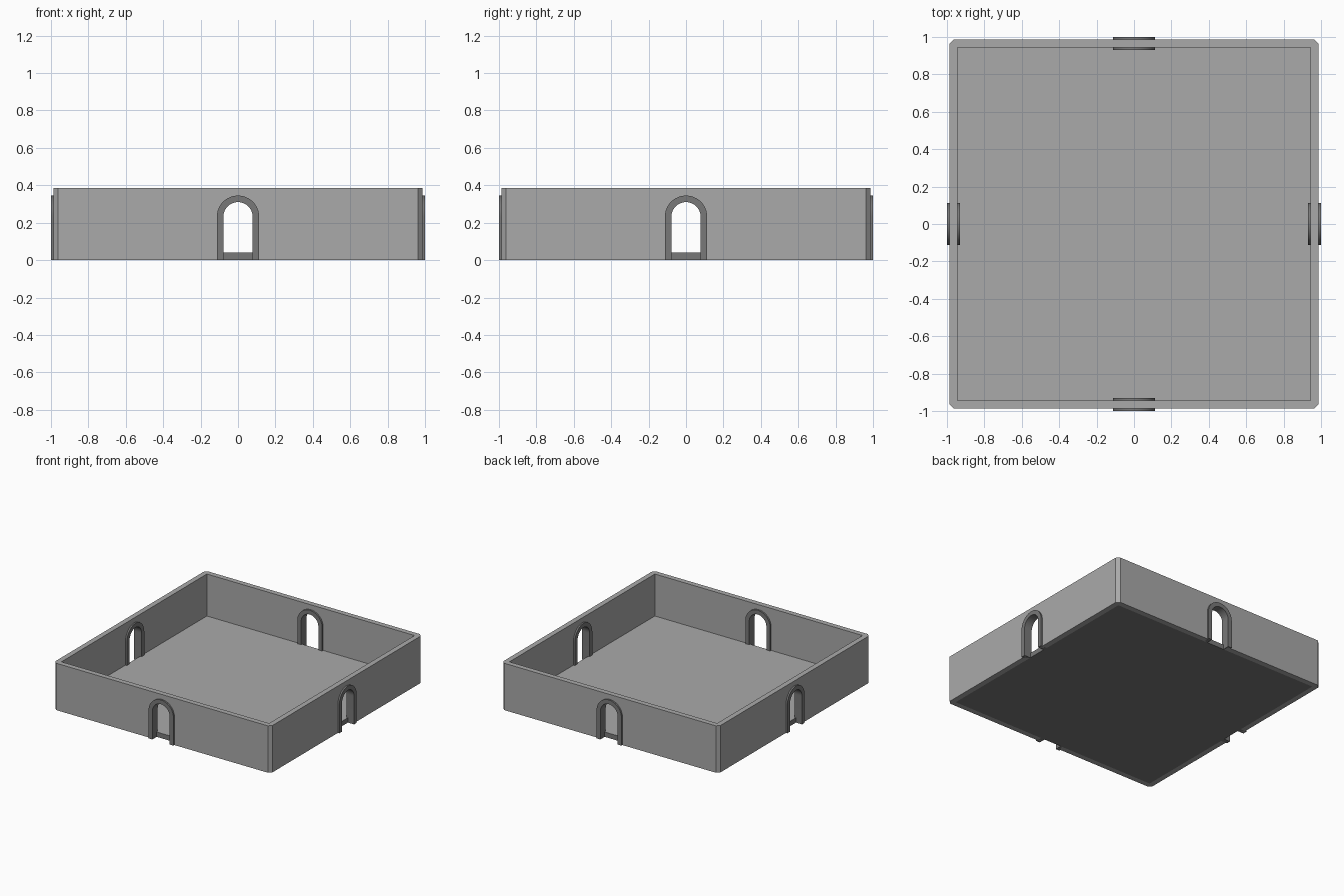
import bpy
import bmesh
from math import pi, sin, cos, radians
from mathutils import Matrix, Vector

OUT, INN, HEIGHT, CHAMFER = 0.987, 0.944, 0.385, 0.025
FLOOR = 0.04
R_OUT, R_IN, SPRING = 0.113, 0.078, 0.232
FRAME_BACK, FRAME_FRONT = 0.931, 1.0
SEGMENTS = 24

if "Cube" in bpy.data.objects:
    bpy.data.objects.remove(bpy.data.objects["Cube"], do_unlink=True)


def material(name, value):
    mat = bpy.data.materials.new(name)
    mat.use_nodes = True
    colour = (value, value, value, 1)
    mat.diffuse_color = colour
    mat.node_tree.nodes["Principled BSDF"].inputs["Base Color"].default_value = colour
    return mat


LIGHT = material("light grey stone", 0.4)
DARK = material("dark grey stone", 0.19)


def arch(radius, bottom=0):
    """Points (x, z) up the right leg, round the arch and down the left leg."""
    curve = [(radius * cos(pi * i / SEGMENTS), SPRING + radius * sin(pi * i / SEGMENTS))
             for i in range(SEGMENTS + 1)]
    return [(radius, bottom)] + curve + [(-radius, bottom)]


def finish(name, bm, *mats):
    bmesh.ops.recalc_face_normals(bm, faces=bm.faces)
    mesh = bpy.data.meshes.new(name)
    bm.to_mesh(mesh)
    bm.free()
    for mat in mats:
        mesh.materials.append(mat)
    obj = bpy.data.objects.new(name, mesh)
    bpy.context.collection.objects.link(obj)
    return obj


def select(obj):
    bpy.ops.object.select_all(action="DESELECT")
    obj.select_set(True)
    bpy.context.view_layer.objects.active = obj


def extrude(bm, depth):
    """Thicken every face of a flat mesh by the depth vector."""
    result = bmesh.ops.extrude_face_region(bm, geom=bm.faces[:])
    verts = [v for v in result["geom"] if isinstance(v, bmesh.types.BMVert)]
    bmesh.ops.translate(bm, vec=Vector(depth), verts=verts)


# Square wall ring with chamfered outer corners
bm = bmesh.new()
pairs = []
for k in range(4):
    turn = Matrix.Rotation(k * pi / 2, 3, "Z")
    a = bm.verts.new(turn @ Vector((OUT, OUT - CHAMFER, 0)))
    b = bm.verts.new(turn @ Vector((OUT - CHAMFER, OUT, 0)))
    c = bm.verts.new(turn @ Vector((INN, INN, 0)))
    pairs.append((a, b, c))
for k in range(4):
    a, b, c = pairs[k]
    a2, b2, c2 = pairs[(k + 1) % 4]
    bm.faces.new((a, b, c))
    bm.faces.new((b, a2, c2, c))
extrude(bm, (0, 0, HEIGHT))
bmesh.ops.dissolve_limit(bm, angle_limit=0.01, verts=bm.verts, edges=bm.edges)
walls = finish("walls", bm, LIGHT)

# Doorways cut through opposite walls, slightly wider than the frame opening
for axis in range(2):
    bm = bmesh.new()
    turn = Matrix.Rotation(axis * pi / 2, 3, "Z")
    bm.faces.new([bm.verts.new(turn @ Vector((x, -1.2, z)))
                  for x, z in arch(R_IN + 0.01, -0.1)])
    extrude(bm, turn @ Vector((0, 2.4, 0)))
    cutter = finish("doorway_cutter", bm, LIGHT)
    cutter.hide_render = True
    select(walls)
    cut = walls.modifiers.new("doorways", "BOOLEAN")
    cut.object = cutter
    cut.operation = "DIFFERENCE"
    cut.solver = "EXACT"
    bpy.ops.object.modifier_apply(modifier=cut.name)
    bpy.data.objects.remove(cutter, do_unlink=True)

# Floor slab: light on top, dark on its sides and underside
bm = bmesh.new()
bmesh.ops.create_cube(bm, size=1)
bmesh.ops.scale(bm, vec=(2 * INN, 2 * INN, FLOOR), verts=bm.verts)
bmesh.ops.translate(bm, vec=(0, 0, FLOOR / 2), verts=bm.verts)
for face in bm.faces:
    face.material_index = 0 if face.normal.z > 0.5 else 1
finish("floor", bm, LIGHT, DARK)

# Arched door frames, one in the middle of each wall
for k, side in enumerate(("front", "left", "back", "right")):
    turn = Matrix.Rotation(k * pi / 2, 3, "Z")
    bm = bmesh.new()
    outer, inner = ([bm.verts.new(turn @ Vector((x, -FRAME_FRONT, z))) for x, z in arch(r)]
                    for r in (R_OUT, R_IN))
    for i in range(len(outer) - 1):
        bm.faces.new((outer[i], outer[i + 1], inner[i + 1], inner[i]))
    extrude(bm, turn @ Vector((0, FRAME_FRONT - FRAME_BACK, 0)))
    frame = finish(side + "_door_frame", bm, DARK)
    select(frame)
    bpy.ops.object.shade_smooth_by_angle(angle=radians(30))
